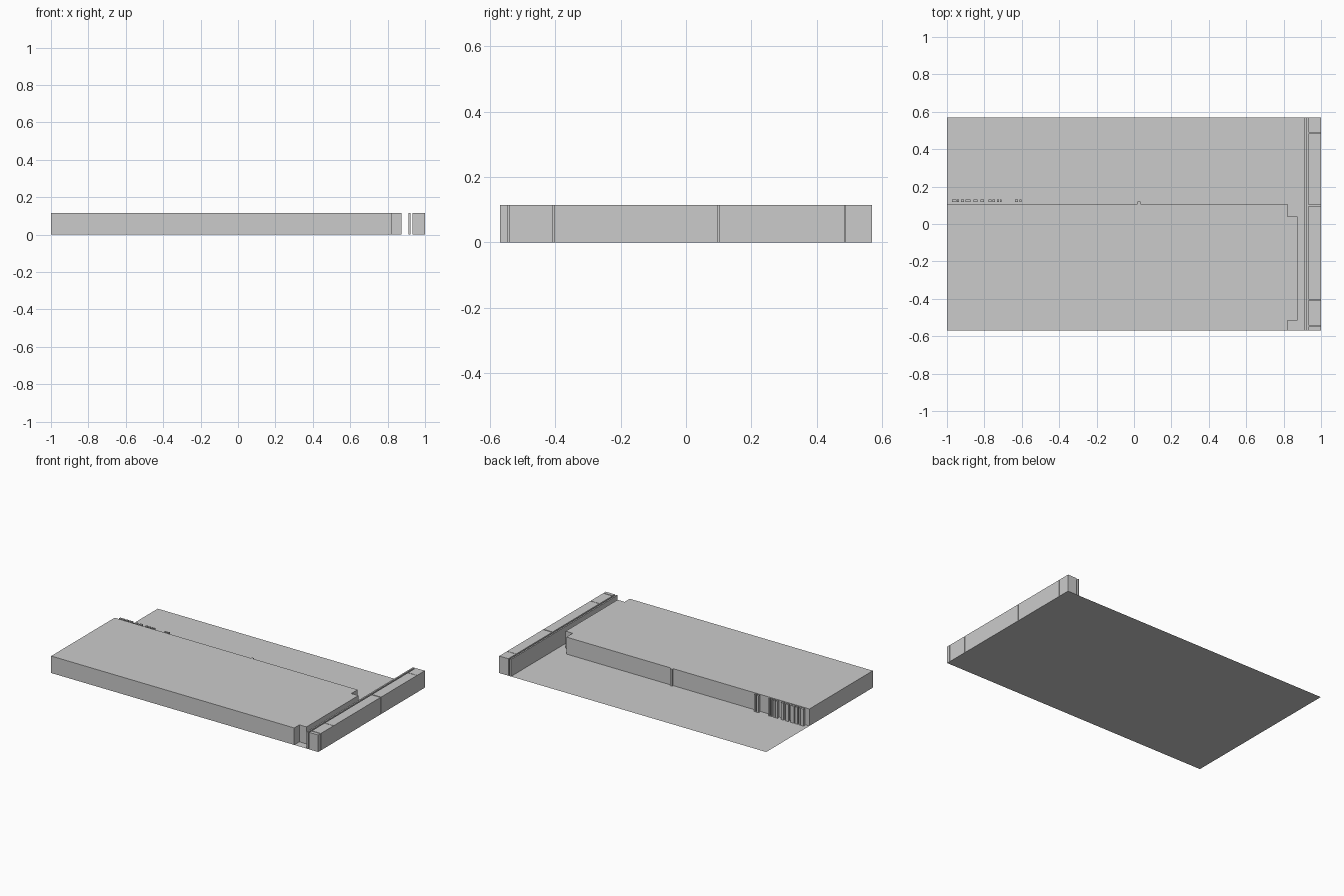
import bpy, bmesh

if "Cube" in bpy.data.objects:
    bpy.data.objects.remove(bpy.data.objects["Cube"])

H = 0.115           # common building height
X, Y = 1.0, 0.57    # half size of the site


def prism(name, outline, height):
    """Extrude a flat outline upward from the ground."""
    bm = bmesh.new()
    face = bm.faces.new([bm.verts.new((x, y, 0)) for x, y in outline])
    if height:
        new = bmesh.ops.extrude_face_region(bm, geom=[face], use_keep_orig=True)["geom"]
        bmesh.ops.translate(bm, vec=(0, 0, height),
                            verts=[v for v in new if isinstance(v, bmesh.types.BMVert)])
        bmesh.ops.recalc_face_normals(bm, faces=bm.faces)
    mesh = bpy.data.meshes.new(name)
    bm.to_mesh(mesh)
    bm.free()
    obj = bpy.data.objects.new(name, mesh)
    bpy.context.collection.objects.link(obj)
    return obj


def box(name, x0, x1, y0, y1, height=H):
    return prism(name, [(x0, y0), (x1, y0), (x1, y1), (x0, y1)], height)


# Ground sheet
box("ground_sheet", -X, X, -Y, Y, 0)

# Large slab with a shallow projection on its right side
prism("main_slab", [(-X, -Y), (0.82, -Y), (0.82, -0.515), (0.873, -0.515),
                    (0.873, 0.04), (0.82, 0.04), (0.82, 0.108), (-X, 0.108)], H)

# Row of blocks along the right edge, with hairline joints
joints = [(-Y, -0.547), (-0.542, -0.407), (-0.404, 0.096), (0.102, 0.485), (0.488, Y)]
for i, (y0, y1) in enumerate(joints):
    box(f"edge_block_{i}", 0.932, X, y0, y1)

# Thin wall beside the edge blocks
box("thin_wall", 0.912, 0.922, -Y, Y)

# Small posts behind the main slab
posts = [(-0.973, 0.025), (-0.947, 0.012), (-0.925, 0.016), (-0.902, 0.016),
         (-0.885, 0.010), (-0.858, 0.020), (-0.822, 0.020), (-0.777, 0.014),
         (-0.757, 0.014), (-0.733, 0.010), (-0.717, 0.008), (-0.635, 0.016),
         (-0.612, 0.010)]
for i, (x, w) in enumerate(posts):
    box(f"post_{i}", x, x + w, 0.117, 0.131)
box("slab_stub", 0.02, 0.036, 0.108, 0.119)
